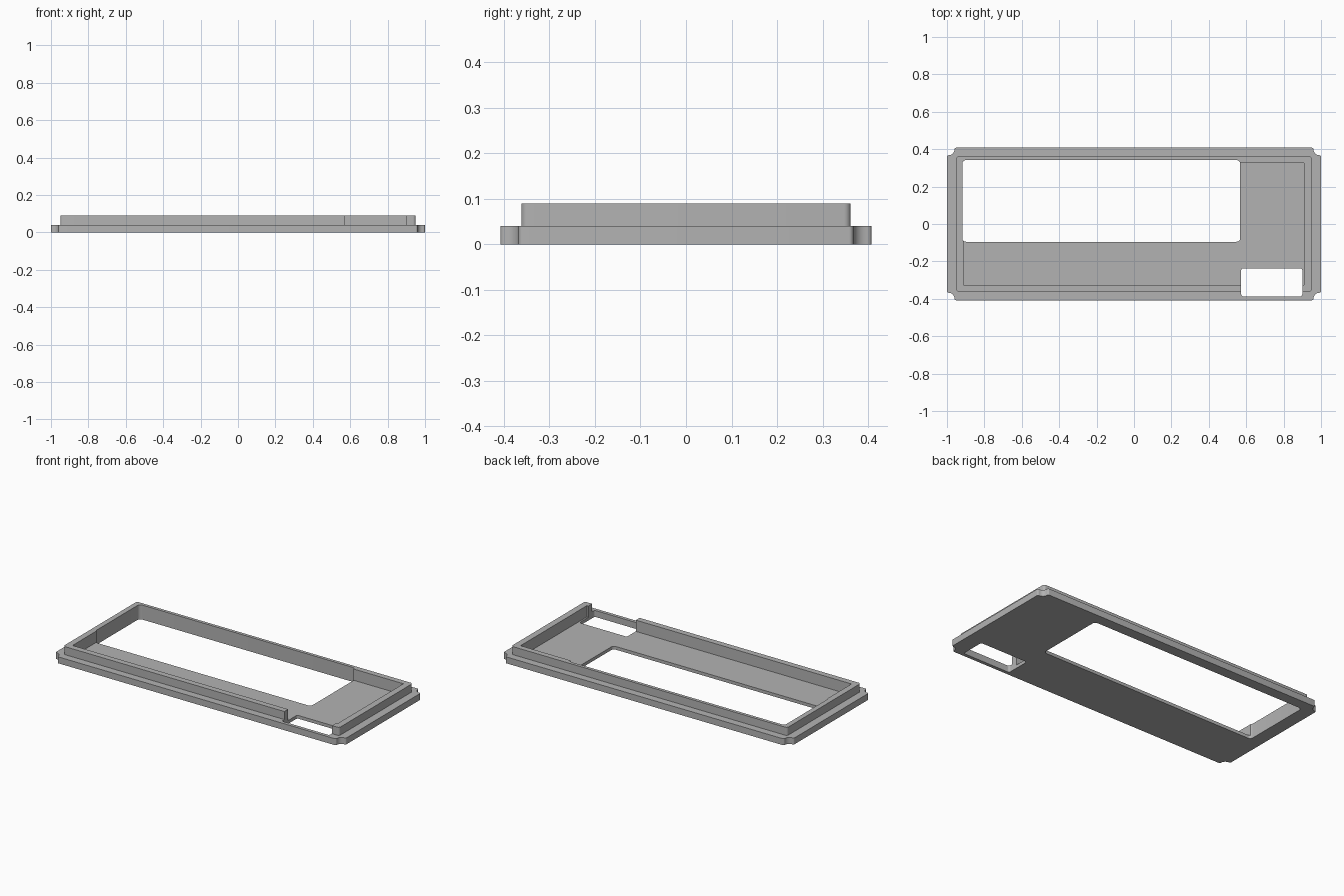
import bpy, bmesh, math

cube = bpy.data.objects.get("Cube")
if cube:
    bpy.data.objects.remove(cube, do_unlink=True)

grey = bpy.data.materials.new("grey")
grey.use_nodes = True
colour = (0.45, 0.45, 0.45, 1)
grey.diffuse_color = colour
grey.node_tree.nodes["Principled BSDF"].inputs["Base Color"].default_value = colour


def arc(cx, cy, r, start, end, steps=6):
    angles = [math.radians(start + (end - start) * i / steps) for i in range(steps + 1)]
    return [(cx + r * math.cos(a), cy + r * math.sin(a)) for a in angles]


def rounded_rect(x0, x1, y0, y1, r):
    if r == 0:
        return [(x0, y0), (x1, y0), (x1, y1), (x0, y1)]
    return (arc(x1 - r, y1 - r, r, 0, 90) + arc(x0 + r, y1 - r, r, 90, 180)
            + arc(x0 + r, y0 + r, r, 180, 270) + arc(x1 - r, y0 + r, r, 270, 360))


def notched_rect(hx, hy, r, lip):
    # One scooped corner with rounded lips, mirrored to all four
    cx, cy = hx - lip, hy - lip
    corner = (arc(cx, cy - r - lip, lip, 0, 90) + arc(cx, cy, r, 270, 180)[1:-1]
              + arc(cx - r - lip, cy, lip, 0, 90))
    points = []
    for sx, sy in ((1, 1), (-1, 1), (-1, -1), (1, -1)):
        part = [(sx * x, sy * y) for x, y in corner]
        points += part if sx * sy > 0 else part[::-1]
    return points


def extrude(name, points, z0, z1):
    bm = bmesh.new()
    base = bm.faces.new([bm.verts.new((x, y, z0)) for x, y in points])
    top = bmesh.ops.extrude_face_region(bm, geom=[base])["geom"]
    bmesh.ops.translate(bm, vec=(0, 0, z1 - z0),
                        verts=[v for v in top if isinstance(v, bmesh.types.BMVert)])
    bmesh.ops.recalc_face_normals(bm, faces=bm.faces)
    mesh = bpy.data.meshes.new(name)
    bm.to_mesh(mesh)
    bm.free()
    mesh.materials.append(grey)
    obj = bpy.data.objects.new(name, mesh)
    bpy.context.collection.objects.link(obj)
    return obj


def combine(target, other, operation):
    other.hide_render = True
    mod = target.modifiers.new(operation, "BOOLEAN")
    mod.operation, mod.solver, mod.object = operation, "EXACT", other
    bpy.context.view_layer.objects.active = target
    bpy.ops.object.modifier_apply(modifier=mod.name)
    bpy.data.objects.remove(other, do_unlink=True)


# Base flange with scooped corners, and the raised rim block
frame = extrude("bezel_frame", notched_rect(1, 0.408, 0.03, 0.01), 0, 0.04)
rim = extrude("raised_rim", rounded_rect(-0.95, 0.95, -0.362, 0.362, 0.015), 0.01, 0.09)
combine(frame, rim, "UNION")

# Recess inside the rim, leaving a thin floor
combine(frame, extrude("recess", rounded_rect(-0.912, 0.91, -0.325, 0.327, 0), 0.02, 0.2),
        "DIFFERENCE")

# Large display window and small side opening that breaks the front rim
combine(frame, extrude("display_window", rounded_rect(-0.918, 0.568, -0.095, 0.342, 0.02), -0.1, 0.2),
        "DIFFERENCE")
combine(frame, extrude("side_opening", rounded_rect(0.573, 0.9, -0.387, -0.237, 0.012), -0.1, 0.2),
        "DIFFERENCE")

# Smooth rounded corners, sharp edges elsewhere
bpy.ops.object.select_all(action="DESELECT")
frame.select_set(True)
bpy.context.view_layer.objects.active = frame
bpy.ops.object.shade_smooth_by_angle(angle=math.radians(30))
